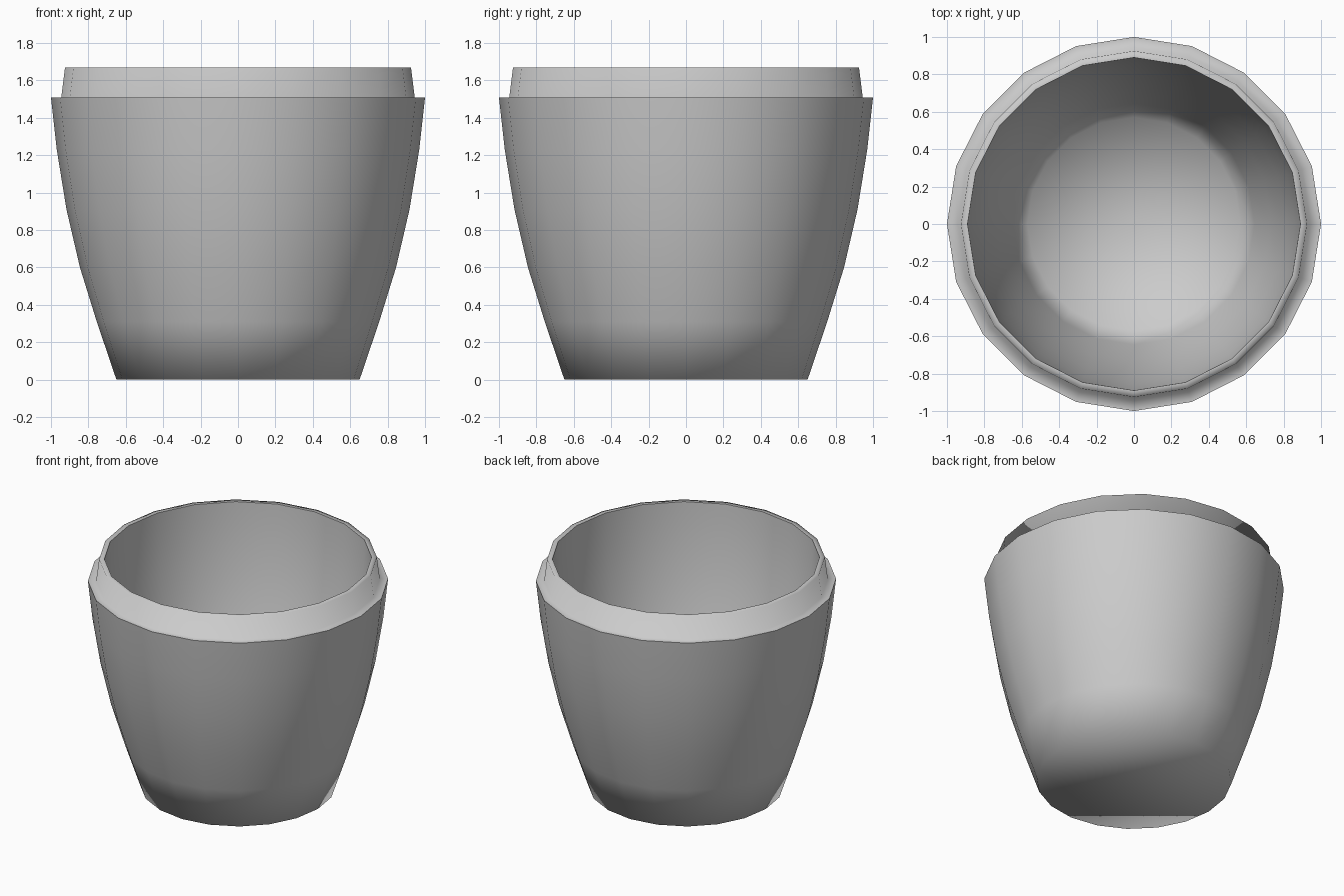
import bpy
import bmesh
from math import cos, sin, tau, radians

cube = bpy.data.objects.get("Cube")
if cube:
    bpy.data.objects.remove(cube, do_unlink=True)

SIDES = 20

grey = bpy.data.materials.new("plain_grey")
grey.use_nodes = True
colour = (0.6, 0.6, 0.6, 1)
grey.diffuse_color = colour
grey.node_tree.nodes["Principled BSDF"].inputs["Base Color"].default_value = colour


def lathe(name, profile):
    """Turn a (radius, height) profile about z; both ends are closed."""
    bm = bmesh.new()
    rings = [[bm.verts.new((r * cos(tau * i / SIDES), r * sin(tau * i / SIDES), z))
              for i in range(SIDES)] for r, z in profile]
    for low, high in zip(rings, rings[1:]):
        for i in range(SIDES):
            j = (i + 1) % SIDES
            bm.faces.new((low[i], low[j], high[j], high[i]))
    bm.faces.new(rings[0][::-1])
    bm.faces.new(rings[-1])
    mesh = bpy.data.meshes.new(name)
    bm.to_mesh(mesh)
    bm.free()
    mesh.materials.append(grey)
    obj = bpy.data.objects.new(name, mesh)
    bpy.context.collection.objects.link(obj)
    bpy.ops.object.select_all(action='DESELECT')
    obj.select_set(True)
    bpy.context.view_layer.objects.active = obj
    bpy.ops.object.shade_smooth_by_angle(angle=radians(86))
    return obj


# Curved outer wall, flat ledge and tapered lip
outside = [(0.65, 0), (0.755, 0.31), (0.845, 0.6), (0.917, 0.91),
           (0.969, 1.23), (1.0, 1.51), (0.945, 1.51), (0.925, 1.67)]

# Inner wall parallel to the outer one, down to a flat floor
inside = [(0.89, 1.67), (0.885, 1.51), (0.86, 1.23), (0.81, 0.91),
          (0.735, 0.6), (0.645, 0.31), (0.57, 0.1), (0.01, 0.1)]

lathe("cup", outside + inside)
